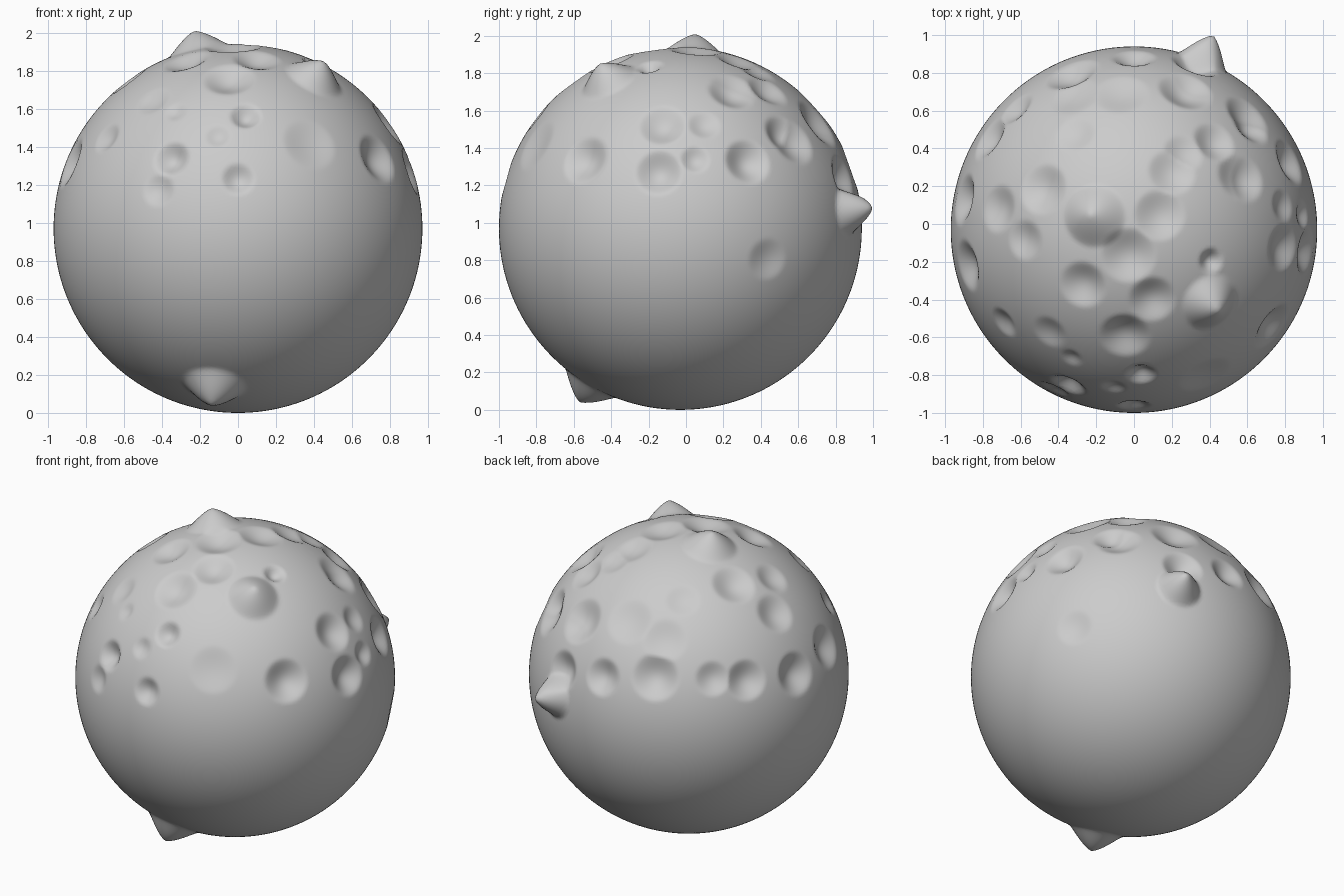
import bpy, bmesh
from math import sin, cos, radians, sqrt
from mathutils import Vector

R = 0.97
CENTRE = Vector((0, -0.03, R))


def aim(az, el, u, v):
    """Unit direction of the point seen at (u, v) on the ball from a bearing and height angle."""
    a, e = radians(az), radians(el)
    right = Vector((cos(a), sin(a), 0))
    up = Vector((-sin(e) * sin(a), sin(e) * cos(a), cos(e)))
    out = Vector((cos(e) * sin(a), -cos(e) * cos(a), sin(e)))
    w = sqrt(max(0.0, 1 - u * u - v * v))
    return (right * u + up * v + out * w).normalized()


# Dents grouped by side: (across, up, radius, depth)
front = [(-.36, .38, .10, .055), (.04, .61, .085, .045), (0, .27, .09, .04),
         (-.11, .50, .07, .02), (-.43, .21, .09, .025), (-.71, .49, .09, .025),
         (.39, .46, .15, .02), (.76, .38, .14, .06), (-.34, .63, .06, .015),
         (-.46, .69, .10, .02)]
side = [(-.12, .31, .13, .06), (-.10, .57, .13, .05), (.13, .57, .09, .025),
        (.08, .38, .08, .03), (.37, .37, .13, .06), (.57, .52, .12, .055),
        (.28, .75, .13, .045), (.48, .76, .12, .04), (.48, -.17, .115, .02)]
top = [(-.03, -.14, .15, .05), (-.28, -.30, .13, .045), (.10, -.38, .13, .045),
       (-.05, -.58, .14, .05), (.14, .08, .14, .04), (.42, -.17, .07, .04),
       (.57, .29, .13, .035), (.28, .76, .15, .055), (.62, .62, .14, .05),
       (.27, .42, .11, .025)]
back = [(-.79, .02, .13, .06), (-.54, -.02, .12, .05), (-.21, -.02, .15, .06),
        (.15, -.03, .11, .035), (.36, -.04, .13, .05), (.67, 0, .14, .06),
        (.86, .17, .14, .055), (-.68, .32, .14, .05), (-.37, .33, .15, .025),
        (-.04, .46, .11, .02), (-.15, .21, .14, .025), (.28, .56, .14, .045),
        (.52, .60, .11, .03), (.54, .38, .13, .04), (-.35, .78, .13, .035)]

dents = []
for az, el, group in ((0, 0, front), (90, 0, side), (0, 90, top), (215, 25, back)):
    dents += [(aim(az, el, u, v), r, d) for u, v, r, d in group]

# Pointed spikes: tip position and base radius
spikes = []
for tip, r in (((-.14, -.57, .04), .17), ((.42, 1.0, 1.08), .14),
               ((-.23, .05, 2.01), .17), ((.45, -.46, 1.85), .16)):
    vec = Vector(tip) - CENTRE
    spikes.append((vec.normalized(), r, vec.length - R))

# Cratered ball
bm = bmesh.new()
bmesh.ops.create_icosphere(bm, subdivisions=7, radius=1)
for vert in bm.verts:
    n = vert.co.normalized()
    h = 0.0
    for c, r, d in dents:
        t = (n - c).length * R / r
        if t < 1:
            h = min(h, -d * (1 - t * t) ** 1.5)
    for c, r, height in spikes:
        t = (n - c).length * R / r
        if t < 1:
            h += height * (1 - t) ** 1.4 * (1 + .7 * t)
    vert.co = CENTRE + n * (R + h)
for f in bm.faces:
    f.smooth = True
mesh = bpy.data.meshes.new("cratered_ball")
bm.to_mesh(mesh)
bm.free()
ball = bpy.data.objects.new("cratered_ball", mesh)
bpy.context.collection.objects.link(ball)
